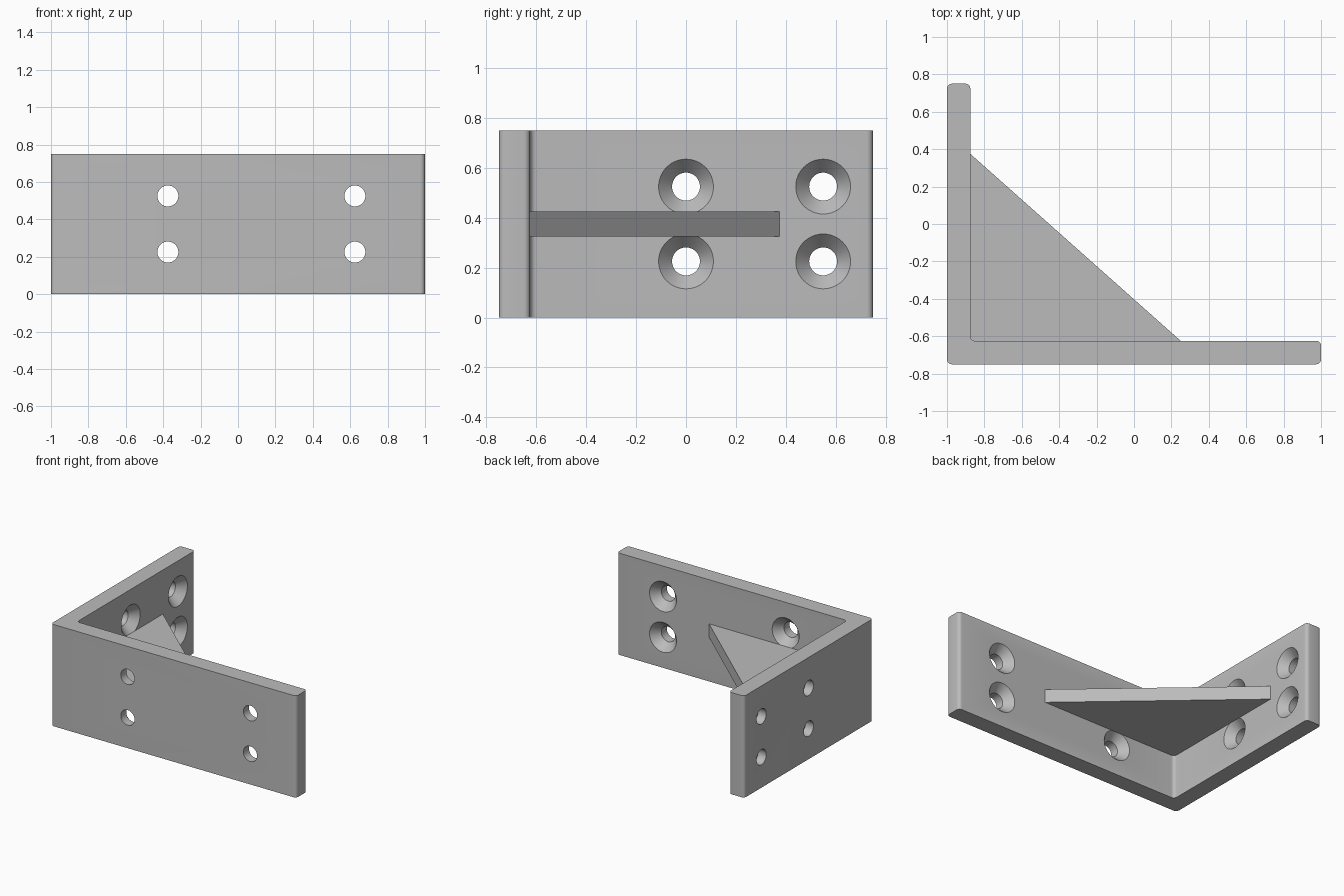
import bpy, bmesh, math
from mathutils import Matrix, Vector

cube = bpy.data.objects.get("Cube")
if cube:
    bpy.data.objects.remove(cube)

HEIGHT, WALL = 0.75, 0.125
LEFT, FRONT = -1.0, -0.75
INNER_X, INNER_Y = LEFT + WALL, FRONT + WALL

grey = bpy.data.materials.new("plain grey")
grey.use_nodes = True
colour = (0.5, 0.5, 0.5, 1)
grey.diffuse_color = colour
grey.node_tree.nodes["Principled BSDF"].inputs["Base Color"].default_value = colour


def make_object(name, bm):
    bmesh.ops.recalc_face_normals(bm, faces=bm.faces)
    mesh = bpy.data.meshes.new(name)
    bm.to_mesh(mesh)
    bm.free()
    mesh.materials.append(grey)
    obj = bpy.data.objects.new(name, mesh)
    bpy.context.collection.objects.link(obj)
    return obj


def prism(name, outline, z0, z1, radius=0):
    """Extrude a plan outline upwards and round its upright edges."""
    bm = bmesh.new()
    face = bm.faces.new([bm.verts.new((x, y, z0)) for x, y in outline])
    ext = bmesh.ops.extrude_face_region(bm, geom=[face])
    top = [v for v in ext["geom"] if isinstance(v, bmesh.types.BMVert)]
    bmesh.ops.translate(bm, verts=top, vec=(0, 0, z1 - z0))
    if radius:
        upright = [e for e in bm.edges
                   if abs(e.verts[0].co.z - e.verts[1].co.z) > 0.1]
        bmesh.ops.bevel(bm, geom=upright, offset=radius, segments=5,
                        profile=0.5, affect='EDGES')
    return make_object(name, bm)


def hole_cutters(name, placements, sides=48):
    """Countersunk hole shapes; local z points out of the inner wall face."""
    profile = [(0.056, -0.2), (0.056, -0.06), (0.11, 0), (0.11, 0.03)]
    bm = bmesh.new()
    for place in placements:
        rings = [[bm.verts.new(place @ Vector((r * math.cos(a), r * math.sin(a), h)))
                  for a in (math.tau * i / sides for i in range(sides))]
                 for r, h in profile]
        for low, high in zip(rings, rings[1:]):
            for i in range(sides):
                j = (i + 1) % sides
                bm.faces.new((low[i], low[j], high[j], high[i]))
        bm.faces.new(rings[0][::-1])
        bm.faces.new(rings[-1])
    cutter = make_object(name, bm)
    cutter.hide_render = True
    return cutter


# L-shaped pair of plates
plates = prism("angle_plates",
               [(LEFT, FRONT), (1, FRONT), (1, INNER_Y), (INNER_X, INNER_Y),
                (INNER_X, 0.75), (LEFT, 0.75)], 0, HEIGHT, 0.025)

# Countersunk screw holes, four in each plate
face_back = Matrix.Rotation(-math.pi / 2, 4, 'X')
face_left = Matrix.Rotation(math.pi / 2, 4, 'Y')
spots = []
for z in (0.225, 0.525):
    spots += [Matrix.Translation((x, INNER_Y, z)) @ face_back for x in (-0.375, 0.625)]
    spots += [Matrix.Translation((INNER_X, y, z)) @ face_left for y in (0, 0.55)]
cutter = hole_cutters("screw_hole_cutter", spots)

cut = plates.modifiers.new("screw holes", 'BOOLEAN')
cut.operation = 'DIFFERENCE'
cut.solver = 'EXACT'
cut.object = cutter
bpy.context.view_layer.objects.active = plates
plates.select_set(True)
bpy.ops.object.modifier_apply(modifier=cut.name)
bpy.data.objects.remove(cutter)
bpy.ops.object.shade_smooth_by_angle(angle=math.radians(30))

# Triangular stiffening web between the plates
prism("corner_gusset",
      [(INNER_X, INNER_Y), (0.25, INNER_Y), (INNER_X, 0.375)], 0.325, 0.425)
